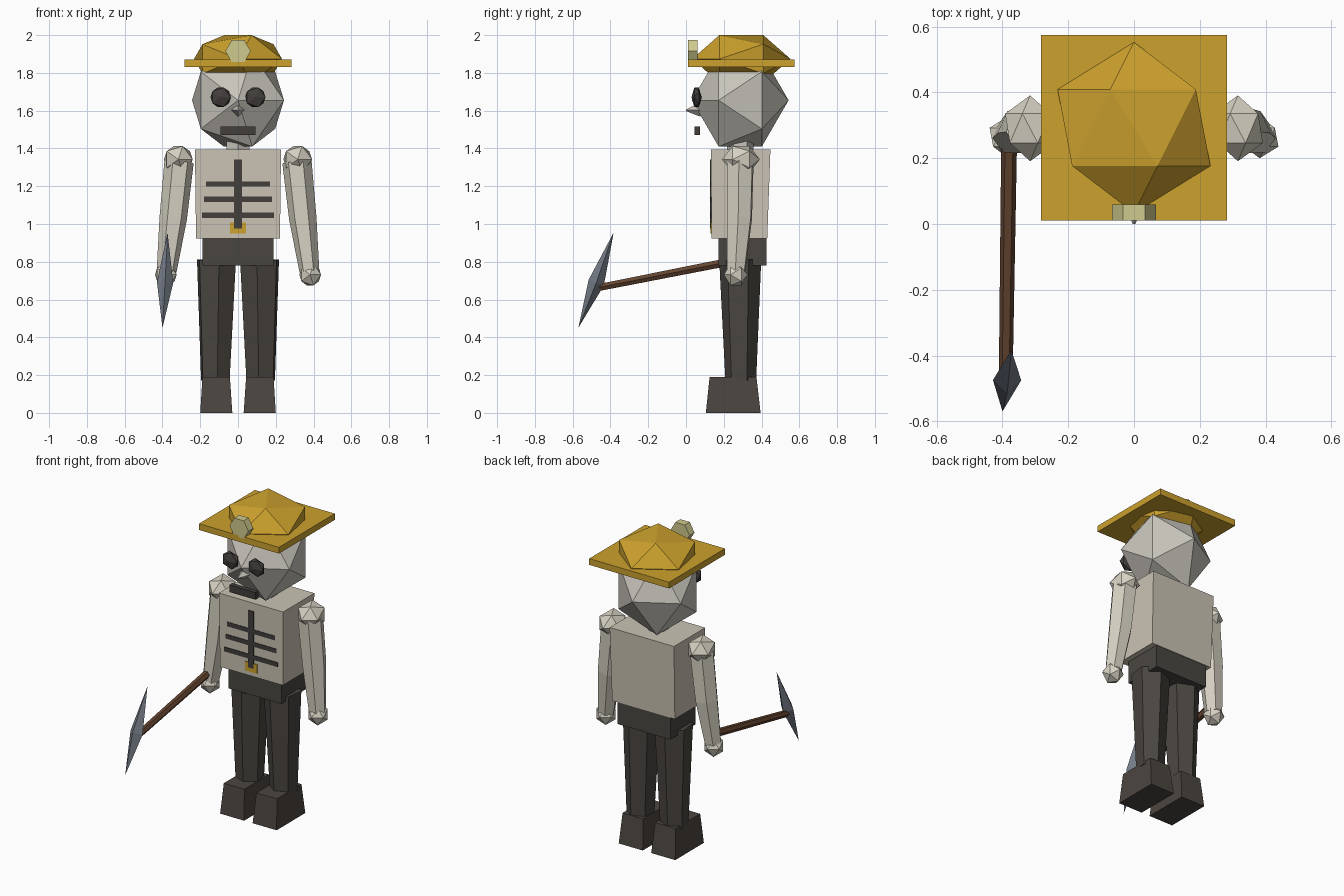
import bpy, bmesh, math
from mathutils import Vector, Matrix

if "Cube" in bpy.data.objects:
    bpy.data.objects.remove(bpy.data.objects["Cube"])


def material(name, r, g, b):
    m = bpy.data.materials.new(name)
    m.diffuse_color = [(c / 255 / 12.92 if c < 11 else ((c / 255 + 0.055) / 1.055) ** 2.4)
                       for c in (r, g, b)] + [1]
    m.use_nodes = True
    m.node_tree.nodes["Principled BSDF"].inputs["Base Color"].default_value = m.diffuse_color
    return m


TORSO = material("aged bone", 203, 196, 180)
BONE = material("pale bone", 214, 209, 194)
SKULL = material("grey bone", 200, 196, 187)
GOLD = material("hat gold", 204, 161, 45)
PANTS = material("dark cloth", 74, 70, 64)
BOOT = material("boot leather", 76, 69, 64)
DARK = material("charcoal", 66, 62, 60)
WOOD = material("brown wood", 100, 68, 48)
STEEL = material("blue steel", 116, 123, 134)
LAMP = material("pale lamp", 208, 202, 142)


def finish(name, bm, mat):
    bmesh.ops.remove_doubles(bm, verts=bm.verts, dist=1e-5)
    bmesh.ops.recalc_face_normals(bm, faces=bm.faces)
    me = bpy.data.meshes.new(name)
    bm.to_mesh(me)
    bm.free()
    me.materials.append(mat)
    ob = bpy.data.objects.new(name, me)
    bpy.context.collection.objects.link(ob)
    return ob


def ball(name, mat, centre, size):
    """Twenty-sided ball with its poles along y, stretched by size."""
    bm = bmesh.new()
    bmesh.ops.create_icosphere(bm, subdivisions=1, radius=1)
    bm.transform(Matrix.Translation(centre) @ Matrix.Diagonal((*size, 1))
                 @ Matrix.Rotation(math.pi / 2, 4, 'X'))
    return finish(name, bm, mat)


def block(name, mat, bottom, top, z0, z1):
    """Tapered box; bottom and top are (x0, x1, y0, y1)."""
    bm = bmesh.new()
    bmesh.ops.create_cube(bm, size=2)
    for v in bm.verts:
        r = top if v.co.z > 0 else bottom
        v.co = (r[v.co.x > 0], r[2 + (v.co.y > 0)], z1 if v.co.z > 0 else z0)
    return finish(name, bm, mat)


def tube(name, mat, rings, sides=6, phase=0.0):
    """Faceted tube through (point, radius) rings; radius 0 makes a tip."""
    axis = Vector(rings[-1][0]) - Vector(rings[0][0])
    q = Vector((0, 0, 1)).rotation_difference(axis)
    bm = bmesh.new()
    loops = []
    for p, r in rings:
        loop = []
        for i in range(sides):
            a = phase + i * math.tau / sides
            loop.append(bm.verts.new(Vector(p) + q @ Vector((r * math.cos(a), r * math.sin(a), 0))))
        loops.append(loop)
    for a, b in zip(loops, loops[1:]):
        for i in range(sides):
            j = (i + 1) % sides
            bm.faces.new((a[i], a[j], b[j], b[i]))
    for loop, (p, r) in ((loops[0], rings[0]), (loops[-1], rings[-1])):
        if r > 0:
            bm.faces.new(loop)
    return finish(name, bm, mat)


# Hat: square brim, faceted crown, hexagonal lamp
brim = (-0.283, 0.283, 0.01, 0.575)
block("hat_brim", GOLD, brim, brim, 1.83, 1.87)
ball("hat_crown", GOLD, (0, 0.293, 1.874), (0.26, 0.26, 0.148))
tube("hat_lamp", LAMP, [((0, 0.06, 1.915), 0.067), ((0, 0.01, 1.915), 0.067)])

# Head and face
ball("head", SKULL, (0, 0.287, 1.655), (0.272, 0.256, 0.288))
tube("nose", SKULL, [((0, 0.075, 1.605), 0.037), ((0, 0.0, 1.602), 0.004)], 4)
mouth = (-0.093, 0.093, 0.045, 0.075)
block("mouth", DARK, mouth, mouth, 1.47, 1.516)
tube("neck", SKULL, [((0, 0.287, 1.37), 0.07), ((0, 0.287, 1.46), 0.07)], 6, math.pi / 2)

# Torso and hips
block("torso", TORSO, (-0.222, 0.222, 0.136, 0.43), (-0.228, 0.228, 0.131, 0.447), 0.922, 1.395)
hips = (-0.187, 0.187, 0.172, 0.426)
block("hips", PANTS, hips, hips, 0.78, 0.93)

# Sternum, ribs and buckle
plate = (-0.02, 0.02, 0.128, 0.137)
block("sternum", DARK, plate, plate, 0.976, 1.342)
for z, w in ((1.212, 0.17), (1.131, 0.18), (1.046, 0.19)):
    rib = (-w, w, 0.13, 0.138)
    block("rib", DARK, rib, rib, z - 0.014, z + 0.014)
buckle = (-0.042, 0.042, 0.1305, 0.139)
block("buckle", GOLD, buckle, buckle, 0.95, 1.008)

# Paired parts
for side, s in (("right", -1), ("left", 1)):
    ball(side + "_eye", DARK, (s * 0.092, 0.056, 1.671), (0.06, 0.027, 0.06))
    # Arm: shoulder, bent sleeve of bone, hand
    ball(side + "_shoulder", BONE, (s * 0.316, 0.291, 1.342), (0.085, 0.1, 0.083))
    tube(side + "_arm", BONE, [((s * 0.312, 0.287, 1.33), 0.078),
                               ((s * 0.343, 0.283, 1.03), 0.073),
                               ((s * 0.378, 0.266, 0.75), 0.053)], 6, math.pi / 2)
    ball(side + "_hand", BONE, (s * 0.382, 0.264, 0.732), (0.064, 0.064, 0.067))
    # Leg and boot
    tube(side + "_leg", PANTS, [((s * 0.114, 0.287, 0.81), 0.112),
                                ((s * 0.12, 0.29, 0.17), 0.082)], 6, math.pi / 2)
    lo, hi = sorted((s * 0.03, s * 0.2))
    lo2, hi2 = sorted((s * 0.043, s * 0.188))
    block(side + "_boot", BOOT, (lo, hi, 0.105, 0.395), (lo2, hi2, 0.125, 0.373), 0, 0.19)

# Pickaxe: handle and double-pointed head
tube("pick_handle", WOOD, [((-0.38, 0.24, 0.802), 0.024), ((-0.39, -0.46, 0.664), 0.021)])
tube("pick_head", STEEL, [((-0.4, -0.57, 0.45), 0), ((-0.386, -0.475, 0.69), 0.043),
                          ((-0.373, -0.383, 0.955), 0)], 4)
